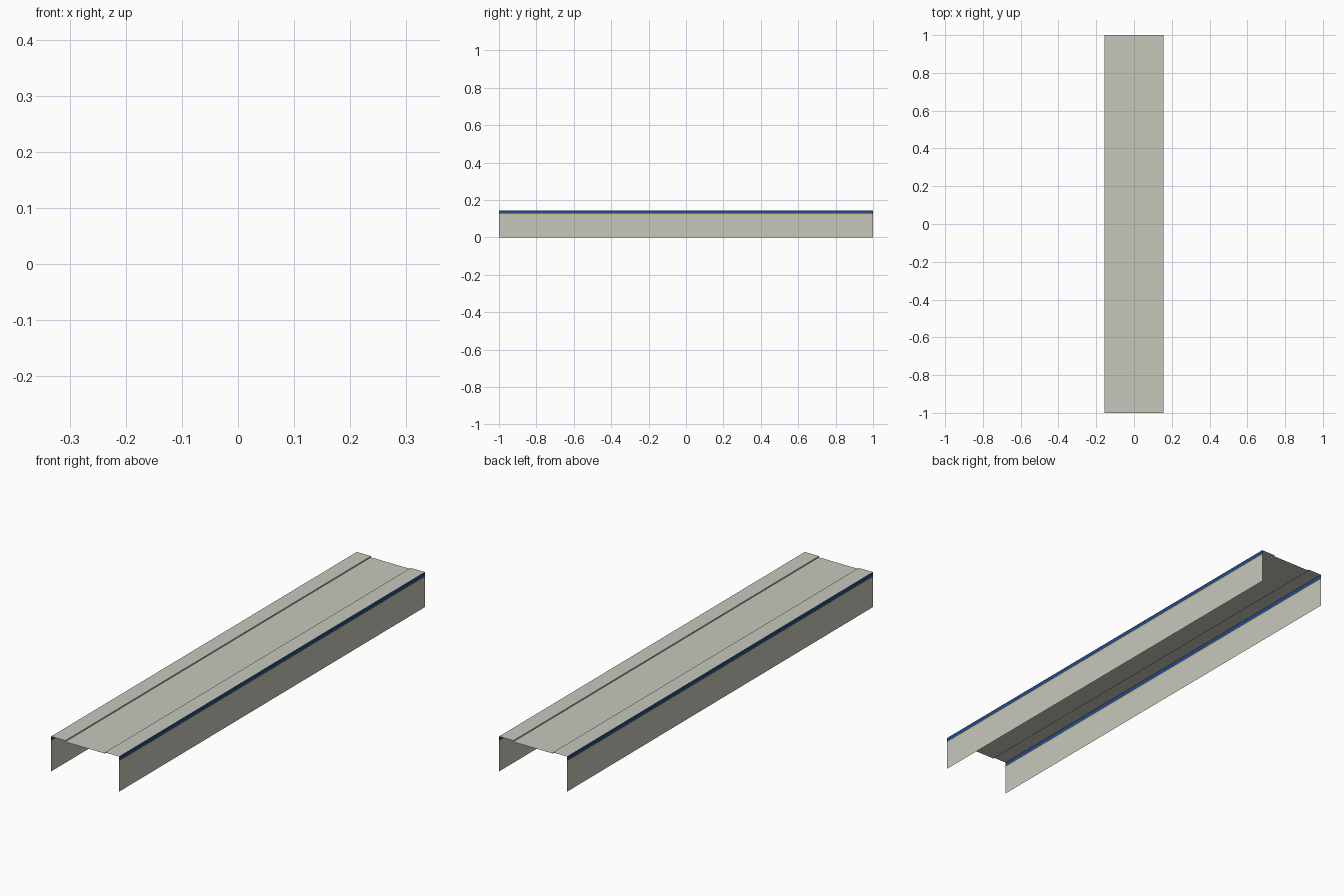
import bpy, bmesh

if "Cube" in bpy.data.objects:
    bpy.data.objects.remove(bpy.data.objects["Cube"])

HALF_W, HEIGHT, STEP, KERB = 0.156, 0.145, 0.005, 0.065


def material(name, rgb):
    m = bpy.data.materials.new(name)
    m.diffuse_color = (*rgb, 1.0)
    m.use_nodes = True
    m.node_tree.nodes["Principled BSDF"].inputs["Base Color"].default_value = m.diffuse_color
    return m


concrete = material("concrete", (0.57, 0.58, 0.50))
blue = material("blue band", (0.016, 0.068, 0.27))
yellow = material("yellow line", (0.62, 0.48, 0.10))


def sheet(name, profile, colours):
    """Thin open sheet: an x,z profile swept along y, one material per segment."""
    bm = bmesh.new()
    rows = [[bm.verts.new((x, y, z)) for x, z in profile] for y in (-1, 1)]
    used = list(dict.fromkeys(colours))
    for i, colour in enumerate(colours):
        f = bm.faces.new((rows[0][i], rows[0][i + 1], rows[1][i + 1], rows[1][i]))
        f.material_index = used.index(colour)
    mesh = bpy.data.meshes.new(name)
    bm.to_mesh(mesh)
    bm.free()
    for m in used:
        mesh.materials.append(m)
    ob = bpy.data.objects.new(name, mesh)
    bpy.context.collection.objects.link(ob)
    return ob


# Deck: raised kerb strips with a slightly recessed roadway between them
k = HALF_W - KERB
low = HEIGHT - STEP
sheet("deck", [(-HALF_W, HEIGHT), (-k, HEIGHT), (-k, low), (k, low), (k, HEIGHT), (HALF_W, HEIGHT)],
      [concrete] * 5)

# Side walls: plain below, thin yellow line, blue band at the top
levels = [0, 0.122, 0.127, HEIGHT]
bands = [concrete, yellow, blue]
sheet("left_wall", [(-HALF_W, z) for z in reversed(levels)][::-1], bands)
sheet("right_wall", [(HALF_W, z) for z in reversed(levels)], bands[::-1])

# Turn the side wall faces outward
for name, sign in (("left_wall", -1), ("right_wall", 1)):
    mesh = bpy.data.objects[name].data
    if mesh.polygons[0].normal.x * sign < 0:
        mesh.flip_normals()
